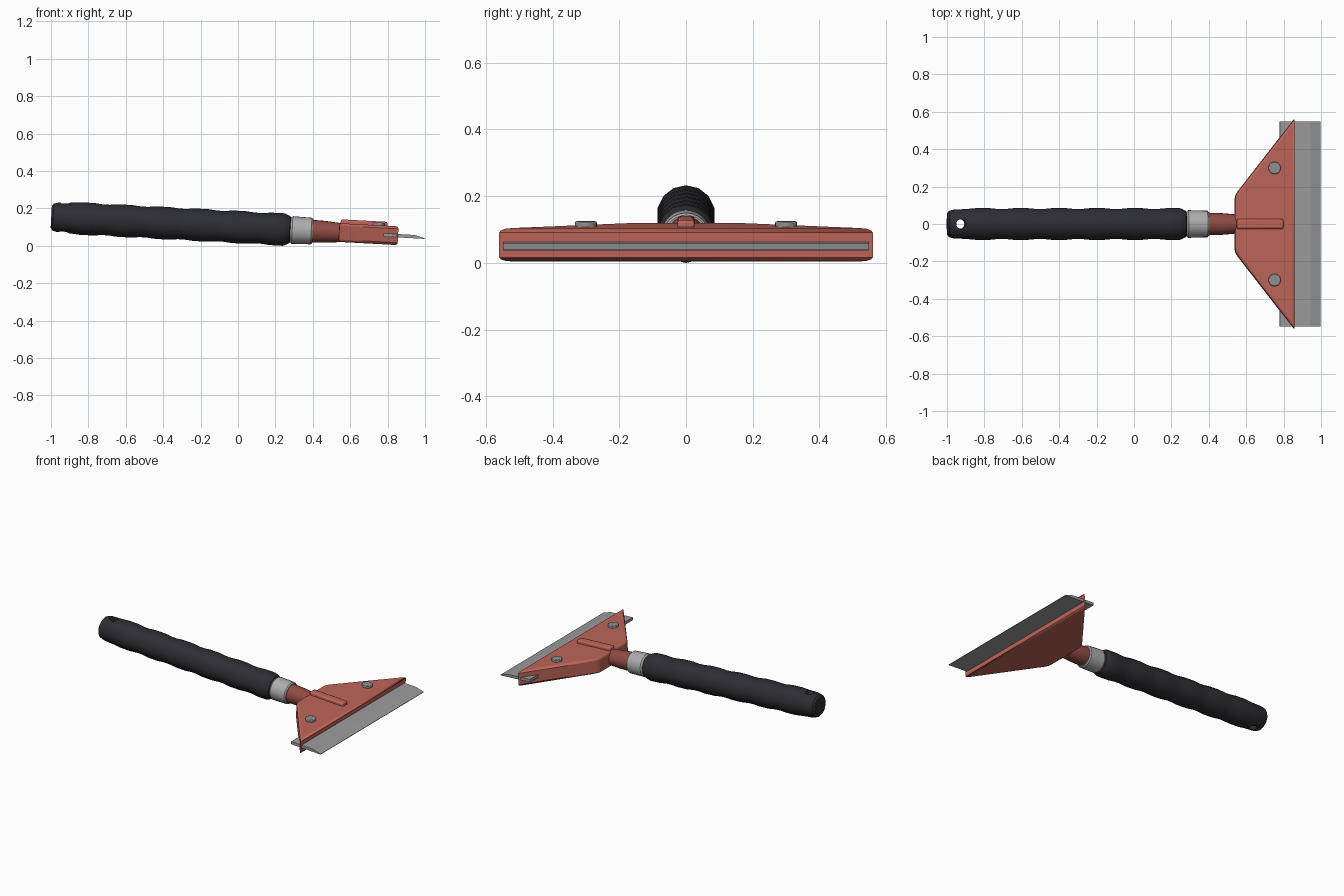
import bpy, bmesh, math
from mathutils import Matrix, Vector

cube = bpy.data.objects.get("Cube")
if cube:
    bpy.data.objects.remove(cube, do_unlink=True)

# Whole tool is modelled along x, then tilted blade-down
TILT = Matrix.Translation((0, 0, 0.1)) @ Matrix.Rotation(math.radians(3.1), 4, 'Y')


def material(name, rgb):
    m = bpy.data.materials.new(name)
    m.use_nodes = True
    m.diffuse_color = (*rgb, 1)
    m.node_tree.nodes["Principled BSDF"].inputs["Base Color"].default_value = (*rgb, 1)
    return m


red = material("red_plastic", (0.52, 0.13, 0.10))
dark_red = material("dark_red_neck", (0.28, 0.07, 0.055))
black = material("black_rubber", (0.026, 0.026, 0.035))
silver = material("silver_collar", (0.42, 0.42, 0.42))
steel = material("blade_steel", (0.33, 0.33, 0.33))
screw_grey = material("screw_grey", (0.27, 0.29, 0.29))


def finish(bm, name, mat, bevel=0, segments=2, smooth=True):
    bmesh.ops.recalc_face_normals(bm, faces=bm.faces)
    bm.transform(TILT)
    mesh = bpy.data.meshes.new(name)
    bm.to_mesh(mesh)
    bm.free()
    ob = bpy.data.objects.new(name, mesh)
    bpy.context.collection.objects.link(ob)
    mesh.materials.append(mat)
    if bevel:
        mod = ob.modifiers.new("Bevel", 'BEVEL')
        mod.width, mod.segments = bevel, segments
    if smooth:
        bpy.ops.object.select_all(action='DESELECT')
        bpy.context.view_layer.objects.active = ob
        ob.select_set(True)
        bpy.ops.object.shade_smooth_by_angle(angle=math.radians(32))
    return ob


def lathe(name, profile, sides, mat):
    """Capped solid of revolution about x from (x, radius) points."""
    bm = bmesh.new()
    rings = []
    for x, r in profile:
        angles = [math.pi / 2 + math.tau * i / sides for i in range(sides)]
        rings.append([bm.verts.new((x, r * math.cos(a), r * math.sin(a))) for a in angles])
    for a, b in zip(rings, rings[1:]):
        for i in range(sides):
            j = (i + 1) % sides
            bm.faces.new((a[i], a[j], b[j], b[i]))
    bm.faces.new(rings[0])
    bm.faces.new(rings[-1])
    return finish(bm, name, mat)


def extrude(outline, direction):
    """Solid from a flat outline swept along a direction."""
    bm = bmesh.new()
    face = bm.faces.new([bm.verts.new(p) for p in outline])
    out = bmesh.ops.extrude_face_region(bm, geom=[face])
    moved = [v for v in out["geom"] if isinstance(v, bmesh.types.BMVert)]
    bmesh.ops.translate(bm, verts=moved, vec=direction)
    return bm


def disc(x, y, z, radius, depth, sides):
    bm = bmesh.new()
    bmesh.ops.create_cone(bm, cap_ends=True, segments=sides, radius1=radius, radius2=radius,
                          depth=depth, matrix=Matrix.Translation((x, y, z)))
    return bm


# Rubber handle with gentle grip rings
profile = [(-1, 0.058), (-0.99, 0.072), (-0.965, 0.079)]
for k in range(6):
    x = -0.81 + 0.204 * k
    profile += [(x - 0.085, 0.082), (x - 0.035, 0.087), (x + 0.035, 0.087), (x + 0.085, 0.082)]
profile = [p for p in profile if p[0] < 0.25] + [(0.262, 0.079), (0.276, 0.073), (0.284, 0.06)]
handle = lathe("handle", profile, 14, black)

# Hanging hole
cutter = finish(disc(-0.93, 0, 0, 0.026, 0.5, 20), "hole_cutter", black)
cutter.hide_render = True
cutter.hide_set(True)
cutter.display_type = 'WIRE'
hole = handle.modifiers.new("Hole", 'BOOLEAN')
hole.operation, hole.object, hole.solver = 'DIFFERENCE', cutter, 'EXACT'

# Metal collar and tapered neck
lathe("collar", [(0.27, 0.06), (0.284, 0.068), (0.29, 0.074), (0.392, 0.071), (0.4, 0.065)],
      24, silver)
lathe("neck", [(0.38, 0.061), (0.47, 0.058), (0.58, 0.048)], 20, dark_red)

# Flared head with rounded rims
half = [(0.54, 0.13), (0.543, 0.15), (0.555, 0.172), (0.857, 0.56)]
outline = [(x, y, -0.05) for x, y in half] + [(x, -y, -0.05) for x, y in reversed(half)]
bm = extrude(outline, (0, 0, 0.1))
weight = bm.edges.layers.float.new("bevel_weight_edge")
for e in bm.edges:
    a, b = e.verts
    e[weight] = 1.0 if abs(a.co.z - b.co.z) < 0.001 else 0.0
head = finish(bm, "head", red, 0.013, 3)
head.modifiers["Bevel"].limit_method = 'WEIGHT'

# Raised centre rib
bm = bmesh.new()
bmesh.ops.create_cube(bm, size=1, matrix=Matrix.Translation((0.672, 0, 0.055))
                      @ Matrix.Diagonal((0.25, 0.052, 0.032, 1)))
finish(bm, "rib", red, 0.009, 2)

# Blade with a single bevel down to the cutting edge
section = [(0.78, -0.009), (1.0, -0.009), (1.0, -0.006), (0.945, 0.009), (0.78, 0.009)]
finish(extrude([(x, -0.548, z) for x, z in section], (0, 1.096, 0)), "blade", steel, smooth=False)

# Clamping screws
for side, label in ((1, "left"), (-1, "right")):
    finish(disc(0.75, 0.3 * side, 0.053, 0.033, 0.024, 20), label + "_screw", screw_grey, 0.004, 2)
